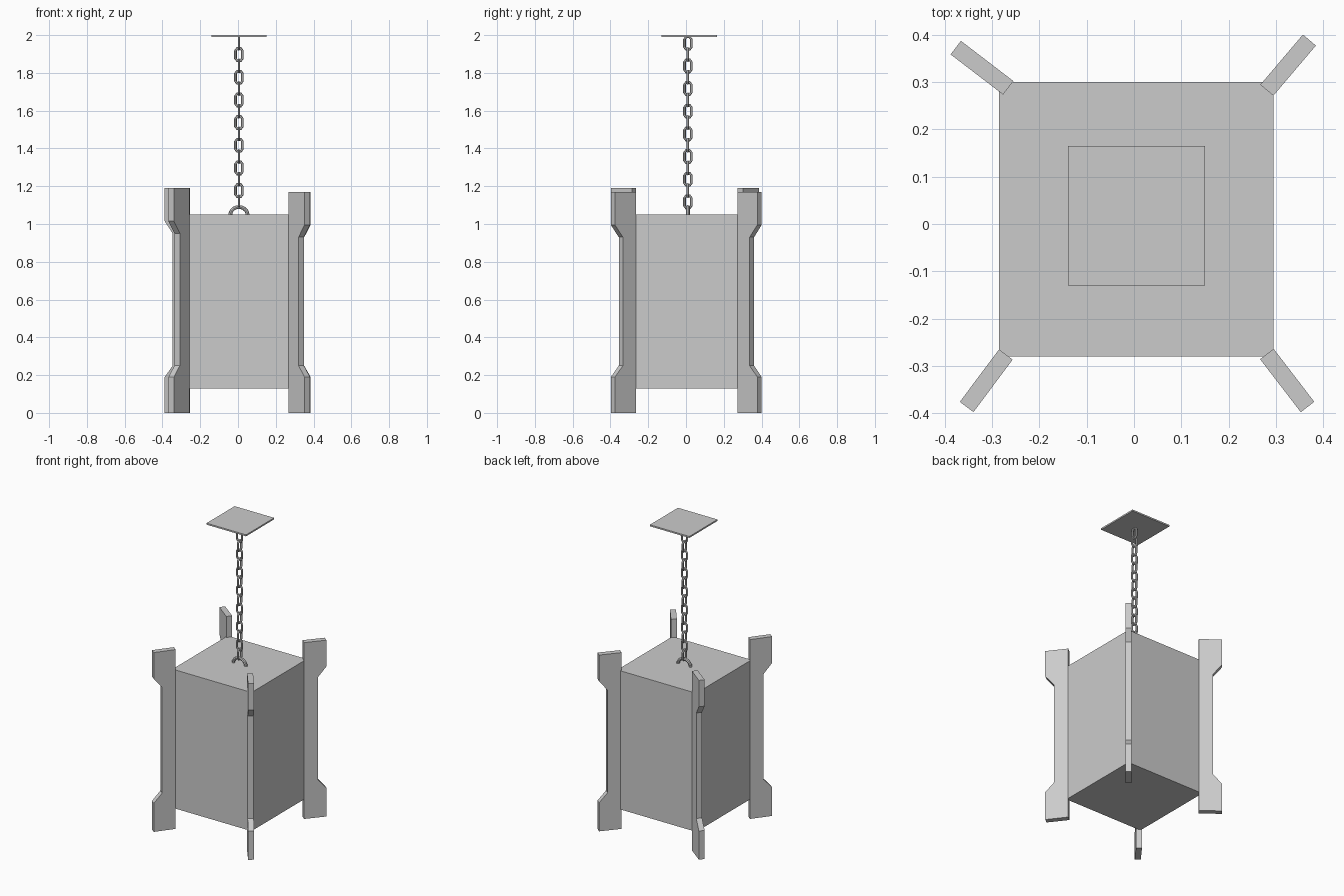
import bpy, bmesh, math
from mathutils import Vector

if "Cube" in bpy.data.objects:
    bpy.data.objects.remove(bpy.data.objects["Cube"])

CX, CY = 0.005, 0.01  # axis of the lantern


def make_object(name, bm):
    bmesh.ops.recalc_face_normals(bm, faces=bm.faces)
    mesh = bpy.data.meshes.new(name)
    bm.to_mesh(mesh)
    bm.free()
    obj = bpy.data.objects.new(name, mesh)
    bpy.context.collection.objects.link(obj)
    return obj


def box(name, lo, hi):
    bm = bmesh.new()
    bmesh.ops.create_cube(bm, size=1)
    for v in bm.verts:
        v.co = Vector([(a + b) / 2 + c * (b - a) for a, b, c in zip(lo, hi, v.co)])
    return make_object(name, bm)


def tube(name, path, radius, sides, center, closed, turn=0.0):
    """Sweep a round section along a flat (side, up) path; turn spins it about z."""
    bm = bmesh.new()
    side = Vector((math.cos(turn), math.sin(turn), 0))
    depth = Vector((-math.sin(turn), math.cos(turn), 0))
    up = Vector((0, 0, 1))
    pts = [side * u + up * w for u, w in path]
    n = len(pts)
    rings = []
    for i, p in enumerate(pts):
        before = pts[(i - 1) % n] if closed or i else p
        after = pts[(i + 1) % n] if closed or i < n - 1 else p
        out = (after - before).normalized().cross(depth)
        rings.append([bm.verts.new(Vector(center) + p
                      + out * radius * math.cos(math.tau * k / sides)
                      + depth * radius * math.sin(math.tau * k / sides))
                      for k in range(sides)])
    for i in range(n if closed else n - 1):
        a, b = rings[i], rings[(i + 1) % n]
        for k in range(sides):
            j = (k + 1) % sides
            bm.faces.new((a[k], a[j], b[j], b[k]))
    if not closed:
        bm.faces.new(rings[0])
        bm.faces.new(rings[-1])
    return make_object(name, bm)


def post(name, inner, outer, height):
    """Upright board running from the inner to the outer plan point, notched outside."""
    a, b = Vector((*inner, 0)), Vector((*outer, 0))
    along = (b - a).normalized()
    across = Vector((-along.y, along.x, 0)) * 0.018
    wide = (b - a).length
    slim = wide - 0.053
    profile = [(0, 0), (wide, 0), (wide, 0.19), (slim, 0.25),
               (slim, height - 0.24), (wide, height - 0.175),
               (wide, height), (0, height)]
    bm = bmesh.new()
    face = bm.faces.new([bm.verts.new(a + along * u - across + Vector((0, 0, z)))
                         for u, z in profile])
    ext = bmesh.ops.extrude_face_region(bm, geom=[face])
    bmesh.ops.translate(bm, vec=across * 2,
                        verts=[g for g in ext['geom'] if isinstance(g, bmesh.types.BMVert)])
    return make_object(name, bm)


# Lantern body and ceiling plate
box("lantern_body", (-0.285, -0.28, 0.13), (0.295, 0.30, 1.05))
box("ceiling_plate", (-0.14, -0.13, 1.99), (0.15, 0.165, 2.0))

# Corner posts, each slightly off-angle
post("front_left_post", (-0.271, -0.276), (-0.354, -0.387), 1.19)
post("front_right_post", (0.281, -0.275), (0.367, -0.387), 1.17)
post("back_right_post", (0.281, 0.283), (0.371, 0.389), 1.17)
post("back_left_post", (-0.266, 0.288), (-0.377, 0.373), 1.19)

# Hanging loop on the lid
arch = [(0.046 * math.cos(math.pi * i / 10), 0.042 * math.sin(math.pi * i / 10))
        for i in range(11)]
tube("hanging_loop", arch, 0.01, 8, (CX, CY, 1.048), False)

# Chain of alternating links
link = [(0.018, -0.021), (0.018, 0.021), (0.009, 0.033), (-0.009, 0.033),
        (-0.018, 0.021), (-0.018, -0.021), (-0.009, -0.033), (0.009, -0.033)]
for i in range(15):
    tube(f"chain_link_{i + 1}", link, 0.007, 6, (CX, CY, 1.957 - 0.06 * i), True,
         math.pi / 2 if i % 2 == 0 else 0.0)
